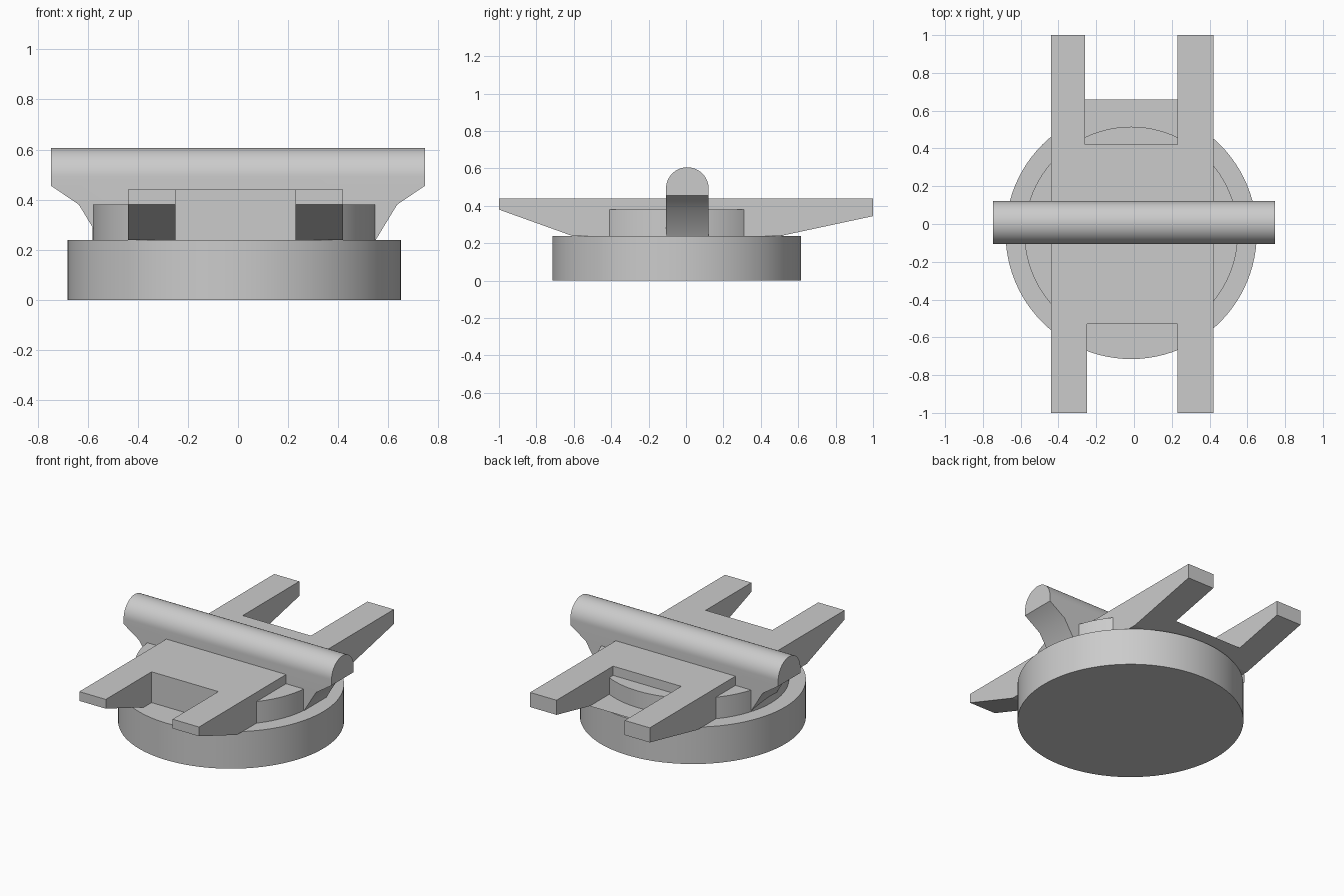
import bpy, bmesh, math

if "Cube" in bpy.data.objects:
    bpy.data.objects.remove(bpy.data.objects["Cube"])

grey = bpy.data.materials.new("plain grey")
grey.diffuse_color = (0.6, 0.6, 0.6, 1)
grey.use_nodes = True
grey.node_tree.nodes["Principled BSDF"].inputs["Base Color"].default_value = grey.diffuse_color


def finish(name, bm):
    bmesh.ops.recalc_face_normals(bm, faces=bm.faces)
    mesh = bpy.data.meshes.new(name)
    bm.to_mesh(mesh)
    bm.free()
    mesh.materials.append(grey)
    obj = bpy.data.objects.new(name, mesh)
    bpy.context.collection.objects.link(obj)
    return obj


def prism(name, profile, axis, lo, hi):
    """Extrude a 2D profile along x (profile is y,z) or along y (profile is x,z)."""
    bm = bmesh.new()
    place = (lambda p, d: (d, p[0], p[1])) if axis == "x" else (lambda p, d: (p[0], d, p[1]))
    face = bm.faces.new([bm.verts.new(place(p, lo)) for p in profile])
    moved = bmesh.ops.extrude_face_region(bm, geom=[face])["geom"]
    shift = (hi - lo, 0, 0) if axis == "x" else (0, hi - lo, 0)
    bmesh.ops.translate(bm, vec=shift, verts=[v for v in moved if isinstance(v, bmesh.types.BMVert)])
    return finish(name, bm)


def box(name, x0, x1, y0, y1, z0, z1):
    return prism(name, [(y0, z0), (y1, z0), (y1, z1), (y0, z1)], "x", x0, x1)


def disc(name, radius, z0, z1):
    bm = bmesh.new()
    bmesh.ops.create_cone(bm, cap_ends=True, segments=96, radius1=radius, radius2=radius, depth=z1 - z0)
    bmesh.ops.translate(bm, vec=(-0.015, -0.05, (z0 + z1) / 2), verts=bm.verts)
    return finish(name, bm)


def combine(obj, other, operation):
    mod = obj.modifiers.new("cut", "BOOLEAN")
    mod.object, mod.operation, mod.solver = other, operation, "EXACT"
    bpy.context.view_layer.objects.active = obj
    bpy.ops.object.modifier_apply(modifier=mod.name)


def smooth(obj):
    bpy.ops.object.select_all(action="DESELECT")
    obj.select_set(True)
    bpy.context.view_layer.objects.active = obj
    bpy.ops.object.shade_smooth_by_angle(angle=math.radians(25))


# Round base and the smaller raised disc on it
base = disc("round_base", 0.665, 0, 0.24)
hub = disc("raised_disc", 0.565, 0.24, 0.38)

# Long plate with undercut ends
plate = prism("forked_plate", [(-1, 0.44), (-1, 0.38), (-0.61, 0.24), (0.51, 0.24),
                               (1, 0.345), (1, 0.44)], "x", -0.44, 0.42)

# Notches that leave the prongs; the rear one has a thin floor
front_notch = box("front_notch_cutter", -0.25, 0.23, -1.2, -0.53, 0.1, 0.6)
rear_notch = box("rear_notch_cutter", -0.26, 0.23, 0.42, 1.2, 0.272, 0.6)
combine(plate, front_notch, "DIFFERENCE")
combine(plate, rear_notch, "DIFFERENCE")
combine(hub, front_notch, "DIFFERENCE")

# Round-topped crossbar, trimmed to flared ends
cy, cz, r = 0.007, 0.492, 0.114
arch = [(cy + r * math.cos(math.pi * i / 32), cz + r * math.sin(math.pi * i / 32)) for i in range(33)]
crossbar = prism("crossbar", arch + [(cy - r, 0.24), (cy + r, 0.24)], "x", -1, 1)
half = [(0.55, 0.2), (0.55, 0.24), (0.635, 0.38), (0.747, 0.456), (0.747, 0.8)]
trim = prism("crossbar_trimmer", half + [(-x, z) for x, z in reversed(half)], "y", -0.5, 0.5)
combine(crossbar, trim, "INTERSECT")

for helper in (front_notch, rear_notch, trim):
    bpy.data.objects.remove(helper)
for part in (base, hub, crossbar):
    smooth(part)
